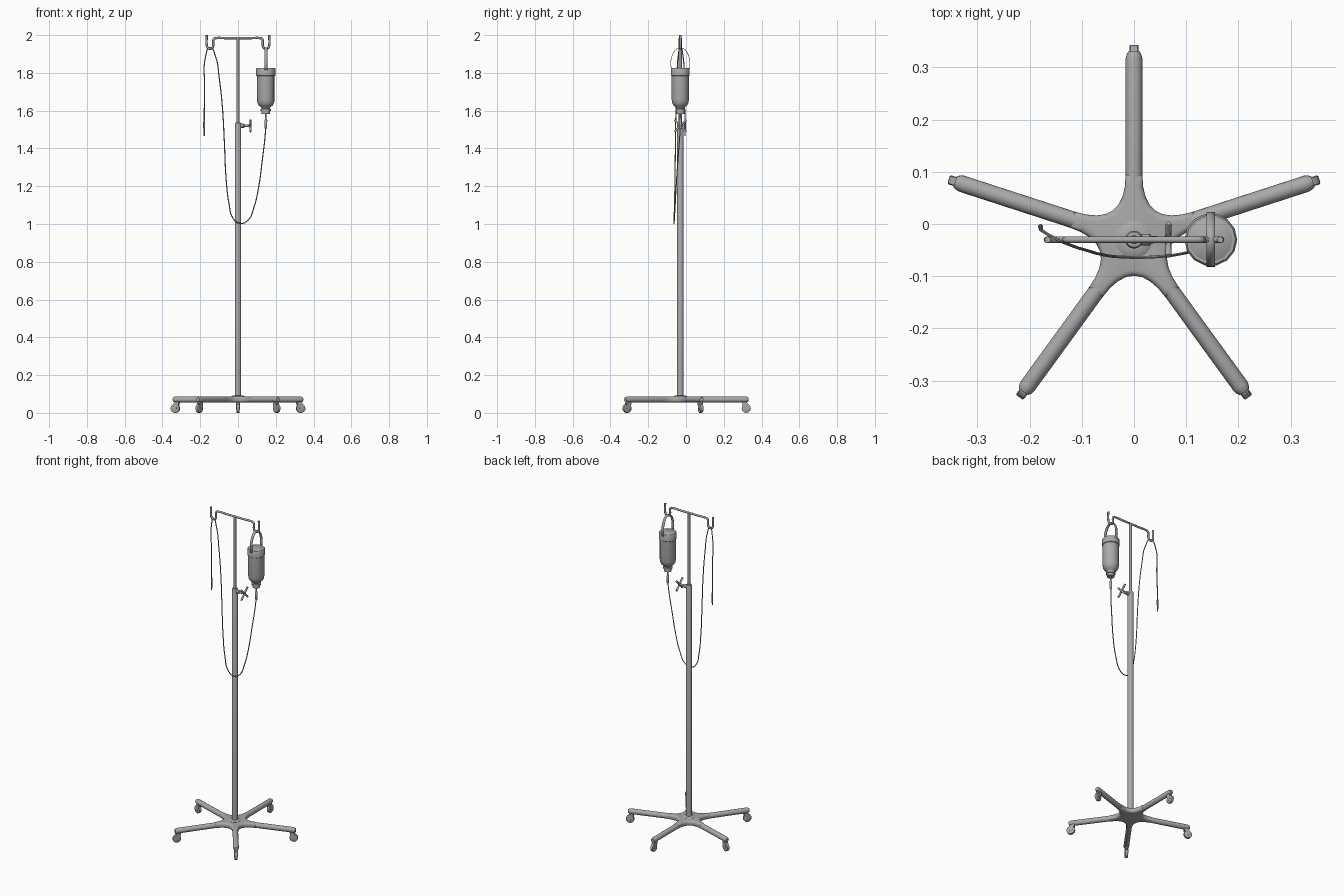
import bpy, bmesh
from math import sin, cos, pi, radians
from mathutils import Matrix, Vector

if "Cube" in bpy.data.objects:
    bpy.data.objects.remove(bpy.data.objects["Cube"])

CY = -0.03          # pole axis y
BX = 0.147          # bottle axis x


def material(name, v):
    m = bpy.data.materials.new(name)
    m.diffuse_color = (v, v, v, 1)
    m.use_nodes = True
    m.node_tree.nodes["Principled BSDF"].inputs["Base Color"].default_value = m.diffuse_color
    return m


GREY = material('mid_grey', 0.40)
DARK = material('dark_grey', 0.32)


def smooth(ob, angle=40, mat=GREY):
    ob.data.materials.clear()
    ob.data.materials.append(mat)
    bpy.ops.object.select_all(action='DESELECT')
    ob.select_set(True)
    bpy.context.view_layer.objects.active = ob
    bpy.ops.object.shade_smooth_by_angle(angle=radians(angle))


def finish(name, bm, place=None, angle=40, mat=GREY):
    bmesh.ops.recalc_face_normals(bm, faces=bm.faces)
    me = bpy.data.meshes.new(name)
    bm.to_mesh(me)
    bm.free()
    ob = bpy.data.objects.new(name, me)
    bpy.context.collection.objects.link(ob)
    if place:
        me.transform(place)
    smooth(ob, angle, mat)
    return ob


def lathe(name, profile, place, seg=16, angle=40, mat=GREY):
    """Closed revolve of (radius, height) points about local z."""
    bm = bmesh.new()
    rings = [[bm.verts.new((r * cos(2 * pi * i / seg), r * sin(2 * pi * i / seg), z))
              for i in range(seg)] for r, z in profile]
    for a, b in zip(rings, rings[1:]):
        for i in range(seg):
            j = (i + 1) % seg
            bm.faces.new((a[i], a[j], b[j], b[i]))
    bm.faces.new(rings[0])
    bm.faces.new(rings[-1])
    return finish(name, bm, place, angle, mat)


def prism(name, outline, z0, z1, place, bevel=0.0, angle=40):
    """Extruded (x, y) outline with rounded rims."""
    bm = bmesh.new()
    f = bm.faces.new([bm.verts.new((x, y, z0)) for x, y in outline])
    top = bmesh.ops.extrude_face_region(bm, geom=[f])['geom']
    bmesh.ops.translate(bm, vec=(0, 0, z1 - z0),
                        verts=[v for v in top if isinstance(v, bmesh.types.BMVert)])
    if not any(len(g.verts) == len(outline) and g.calc_center_median().z < z0 + 1e-6
               for g in bm.faces):
        bm.faces.new([v for v in bm.verts if v.co.z < z0 + 1e-6])
    if bevel:
        rim = [e for e in bm.edges if abs(e.verts[0].co.z - e.verts[1].co.z) < 1e-6]
        bmesh.ops.bevel(bm, geom=rim, offset=bevel, segments=4, profile=0.5,
                        affect='EDGES', clamp_overlap=True)
    return finish(name, bm, place, angle)


def tube(name, pts, r, res=6, sides=2, mat=GREY):
    cu = bpy.data.curves.new(name, 'CURVE')
    cu.dimensions = '3D'
    cu.bevel_depth, cu.bevel_resolution, cu.use_fill_caps = r, sides, True
    sp = cu.splines.new('BEZIER')
    sp.resolution_u = res
    sp.bezier_points.add(len(pts) - 1)
    for p, co in zip(sp.bezier_points, pts):
        p.co = co
        p.handle_left_type = p.handle_right_type = 'AUTO'
    ob = bpy.data.objects.new(name, cu)
    bpy.context.collection.objects.link(ob)
    bpy.ops.object.select_all(action='DESELECT')
    ob.select_set(True)
    bpy.context.view_layer.objects.active = ob
    bpy.ops.object.convert(target='MESH')
    smooth(bpy.context.object, 50, mat)


T = Matrix.Translation
pole_at = T((0, CY, 0))
W = 0.016           # leg radius

# Star-shaped base hub: a curved web between each pair of legs
outline = []
for k in range(5):
    a0, a1 = radians(18 + 72 * k), radians(90 + 72 * k)
    p0 = Vector((0.125, W)) @ Matrix.Rotation(-a0, 2)
    p2 = Vector((0.125, -W)) @ Matrix.Rotation(-a1, 2)
    p0 = Vector((0.125 * cos(a0) - W * sin(a0), 0.125 * sin(a0) + W * cos(a0)))
    p2 = Vector((0.125 * cos(a1) + W * sin(a1), 0.125 * sin(a1) - W * cos(a1)))
    m, c = (a0 + a1) / 2, W / sin(radians(36))
    p1 = Vector((c * cos(m), c * sin(m)))
    for i in range(9):
        t = i / 8
        outline.append(p0 * (1 - t) ** 2 + p1 * 2 * t * (1 - t) + p2 * t * t)
prism('base_hub', outline, 0.056, 0.087, pole_at, 0.011, 50)

# Five legs with casters
for k in range(5):
    M = pole_at @ Matrix.Rotation(radians(18 + 72 * k), 4, 'Z')
    along = M @ T((0, 0, 0.071)) @ Matrix.Rotation(pi / 2, 4, 'Y')
    lathe(f'leg_{k}', [(W, 0.05), (W, 0.347), (0.0145, 0.353), (0.011, 0.36)], along)
    lathe(f'caster_stem_{k}', [(0.009, 0.044), (0.009, 0.06)], M @ T((0.338, 0, 0)), 12)
    hub = M @ T((0.349, 0, 0.024)) @ Matrix.Rotation(pi / 2, 4, 'X')
    lathe(f'caster_wheel_{k}', [(0.021, -0.009), (0.024, -0.007), (0.024, 0.007),
                                (0.021, 0.009)], hub, 20)
    # Fork cheeks either side of the wheel plus a bridge over it
    cheek = [(-0.022, 0.034), (-0.020, 0.018), (-0.006, -0.006), (0.006, -0.006),
             (0.011, 0.008), (0.005, 0.028), (0.0, 0.034)]
    for n, s in (('left', 1), ('right', -1)):
        z = sorted((s * 0.0085, s * 0.0105))
        prism(f'caster_fork_{n}_{k}', cheek, z[0], z[1], hub)
    prism(f'caster_bridge_{k}', [(-0.022, 0.025), (0.005, 0.025), (0.001, 0.034),
                                 (-0.022, 0.034)], -0.009, 0.009, hub)

# Telescopic pole
lathe('base_collar', [(0.035, 0.08), (0.035, 0.088), (0.028, 0.092), (0.018, 0.093)], pole_at, 24)
lathe('lower_pole', [(0.017, 0.07), (0.017, 1.53), (0.0145, 1.536), (0.008, 1.537)], pole_at, 20)
lathe('upper_pole', [(0.0088, 1.5), (0.0088, 1.984)], pole_at, 16, mat=DARK)

# Clamp screw with cross handle
screw = T((0, CY, 1.52)) @ Matrix.Rotation(pi / 2, 4, 'Y')
lathe('clamp_screw', [(0.011, 0.01), (0.011, 0.03), (0.007, 0.034), (0.006, 0.058),
                      (0.009, 0.06), (0.009, 0.07), (0.006, 0.072)], screw, 12)
for k in range(2):
    bar = T((0.066, CY, 1.52)) @ Matrix.Rotation(radians(45 + 90 * k), 4, 'X')
    lathe(f'clamp_handle_{k}', [(0.005, -0.044), (0.006, -0.038), (0.005, 0),
                                (0.006, 0.038), (0.005, 0.044)], bar, 10)

# Cross bar with an upturned hook at each end
side = [(0.06, 1.984), (0.118, 1.984), (0.127, 1.981), (0.131, 1.972), (0.131, 1.945),
        (0.136, 1.933), (0.148, 1.928), (0.160, 1.933), (0.165, 1.945), (0.165, 2.0)]
tube('hook_bar', [(-x, CY, z) for x, z in side[::-1]] + [(x, CY, z) for x, z in side],
     0.0062, 5)

# Bottle hung upside down
bottle_at = T((BX, CY, 0))
lathe('bottle', [(0.020, 1.60), (0.020, 1.612), (0.026, 1.619), (0.037, 1.628),
                 (0.044, 1.640), (0.047, 1.658), (0.047, 1.80), (0.047, 1.822),
                 (0.042, 1.827)], bottle_at, 14, 50)
lathe('bottle_band', [(0.047, 1.784), (0.0505, 1.787), (0.0505, 1.822), (0.047, 1.827)],
      bottle_at, 14)
lathe('bottle_cap', [(0.018, 1.582), (0.022, 1.583), (0.022, 1.598), (0.027, 1.599),
                     (0.027, 1.609), (0.022, 1.611)], bottle_at, 14)
lathe('drip_chamber', [(0.004, 1.503), (0.007, 1.507), (0.008, 1.55), (0.005, 1.555),
                       (0.004, 1.585)], bottle_at, 12)

# Flat hanging strap
bm = bmesh.new()
arch = [(-0.046, 1.80)] + [(-0.051 * cos(pi * i / 16), 1.848 + 0.085 * sin(pi * i / 16))
                           for i in range(17)] + [(0.046, 1.80)]
rows = [[bm.verts.new((BX + s * 0.008, CY + y, z)) for s in (-1, 1)] for y, z in arch]
for a, b in zip(rows, rows[1:]):
    bm.faces.new((a[0], a[1], b[1], b[0]))
strap = finish('hanging_strap', bm)
mod = strap.modifiers.new('thickness', 'SOLIDIFY')
mod.thickness, mod.offset = 0.003, 0

# Drip line looping down, up over the left hook and hanging free
tube('drip_line', [(0.147, -0.03, 1.51), (0.141, -0.035, 1.44), (0.130, -0.042, 1.35),
                   (0.110, -0.052, 1.20), (0.085, -0.058, 1.09), (0.053, -0.062, 1.02),
                   (0.011, -0.064, 1.003), (-0.026, -0.063, 1.03), (-0.048, -0.061, 1.11),
                   (-0.063, -0.058, 1.24), (-0.073, -0.056, 1.45), (-0.082, -0.053, 1.61),
                   (-0.099, -0.048, 1.77), (-0.120, -0.041, 1.89), (-0.148, -0.029, 1.935),
                   (-0.171, -0.016, 1.89), (-0.177, -0.010, 1.72), (-0.179, -0.005, 1.54)],
     0.003, 6, 1, DARK)
lathe('line_connector', [(0.003, 1.467), (0.004, 1.49), (0.005, 1.51), (0.005, 1.54),
                         (0.003, 1.545)], T((-0.179, -0.005, 0)), 10, mat=DARK)
